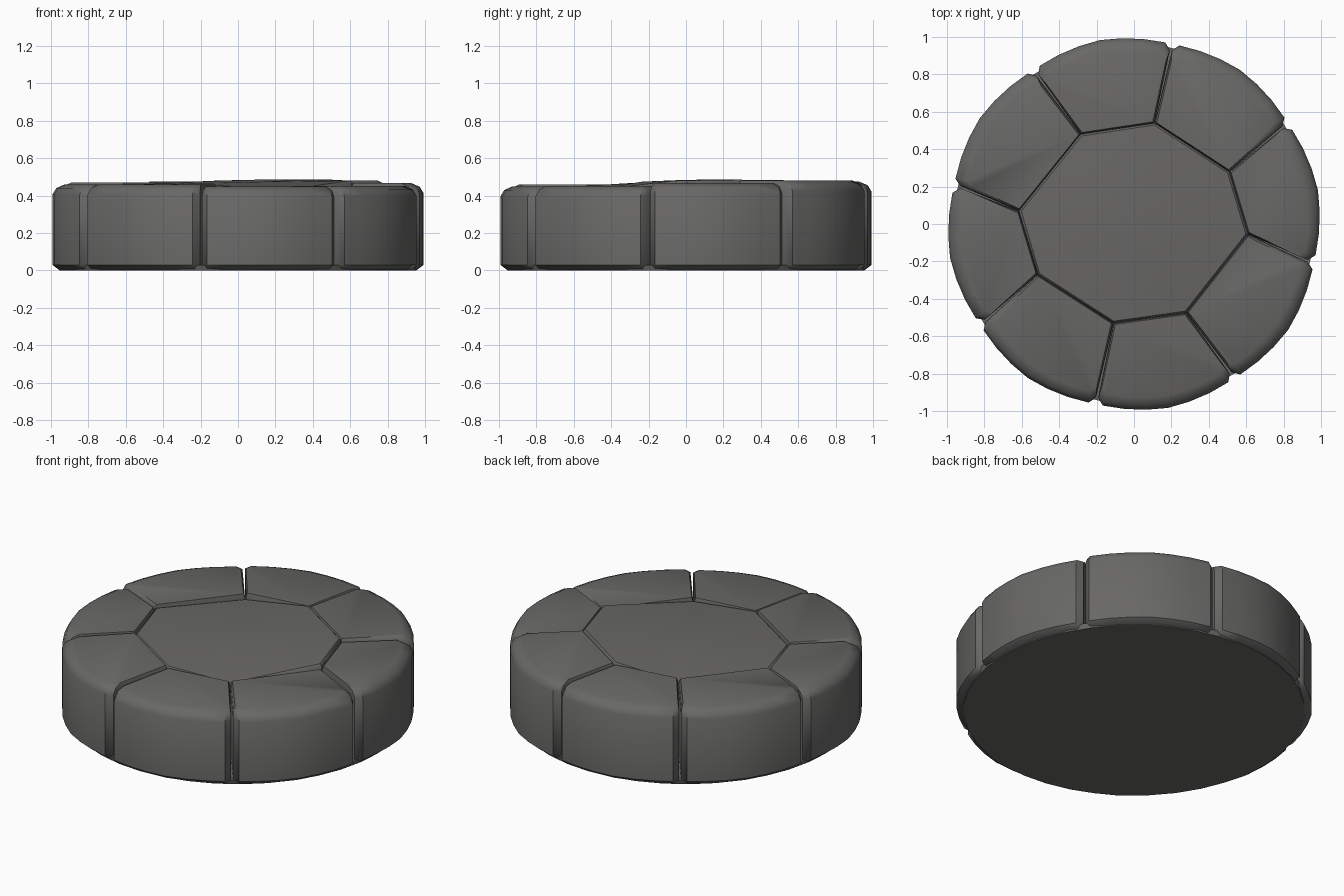
import bpy, bmesh, math
from mathutils import Vector

if "Cube" in bpy.data.objects:
    bpy.data.objects.remove(bpy.data.objects["Cube"])

stone = bpy.data.materials.new("dark_grey_stone")
stone.diffuse_color = (0.14, 0.138, 0.134, 1)
stone.use_nodes = True
stone.node_tree.nodes["Principled BSDF"].inputs["Base Color"].default_value = stone.diffuse_color


def build(name, rings):
    """Loft a stack of equal-length rings into a closed, smooth shaded solid."""
    bm = bmesh.new()
    loops = [[bm.verts.new(p) for p in ring] for ring in rings]
    n = len(loops[0])
    for a, b in zip(loops, loops[1:]):
        for i in range(n):
            j = (i + 1) % n
            bm.faces.new((a[i], a[j], b[j], b[i]))
    bm.faces.new(loops[0])
    bm.faces.new(loops[-1])
    bmesh.ops.recalc_face_normals(bm, faces=bm.faces)
    me = bpy.data.meshes.new(name)
    bm.to_mesh(me)
    bm.free()
    me.materials.append(stone)
    ob = bpy.data.objects.new(name, me)
    bpy.context.collection.objects.link(ob)
    bpy.ops.object.select_all(action='DESELECT')
    ob.select_set(True)
    bpy.context.view_layer.objects.active = ob
    bpy.ops.object.shade_smooth_by_angle(angle=math.radians(42))
    return ob


# inner corners where the seams meet the middle slab, clockwise
inner = [Vector(p) for p in [(.11, .54), (.51, .28), (.61, -.055), (.28, -.475),
                             (-.11, -.53), (-.515, -.27), (-.615, .07), (-.285, .48)]]
heights = [.48, .467, .452, .45, .46, .46, .47, .475]

# ring of eight wedge stones
for k in range(8):
    a, b = inner[k], inner[(k + 1) % 8]
    start = math.radians(78 - 45 * k)
    span = math.radians(45)
    h = heights[k]
    steps = [.008, .05, .2, .35, .5, .65, .8, .95, .992]
    radii = [.95, .985, .99, .995, 1.0, .995, .99, .985, .95]
    arc = [Vector((r * math.cos(start - span * t), r * math.sin(start - span * t)))
           for t, r in zip(steps, radii)]
    mid = (a + b + arc[0] + arc[-1]) / 4

    def ring(z, scale, inset):
        pts = [a] + [p * scale for p in arc] + [b]
        return [(*(p + (mid - p).normalized() * inset), z) for p in pts]

    build("rim_stone_%d" % (k + 1), [
        ring(.004, .965, 0), ring(.03, 1, 0), ring(h - .055, 1, 0),
        ring(h - .02, .982, .003), ring(h, .945, .012)])

# middle slab: eight-sided, slightly tilted, two opposite corners lower


def slab_z(i, p):
    return .468 + .022 * (p.x + p.y) - (.03 if i in (3, 7) else 0)


def slab(scale, dz):
    return [(p.x * scale, p.y * scale, slab_z(i, p) + dz) for i, p in enumerate(inner)]


build("middle_slab", [
    [(p.x, p.y, .01) for p in inner], slab(1, -.012), slab(.98, 0),
    [(p.x * .5, p.y * .5, .477 + .012 * (p.x + p.y)) for p in inner]])

# flat base disc
build("base_disc", [[(r * math.cos(t * math.pi / 20), r * math.sin(t * math.pi / 20), z)
                     for t in range(40)] for r, z in ((.955, 0), (.965, .03))])
